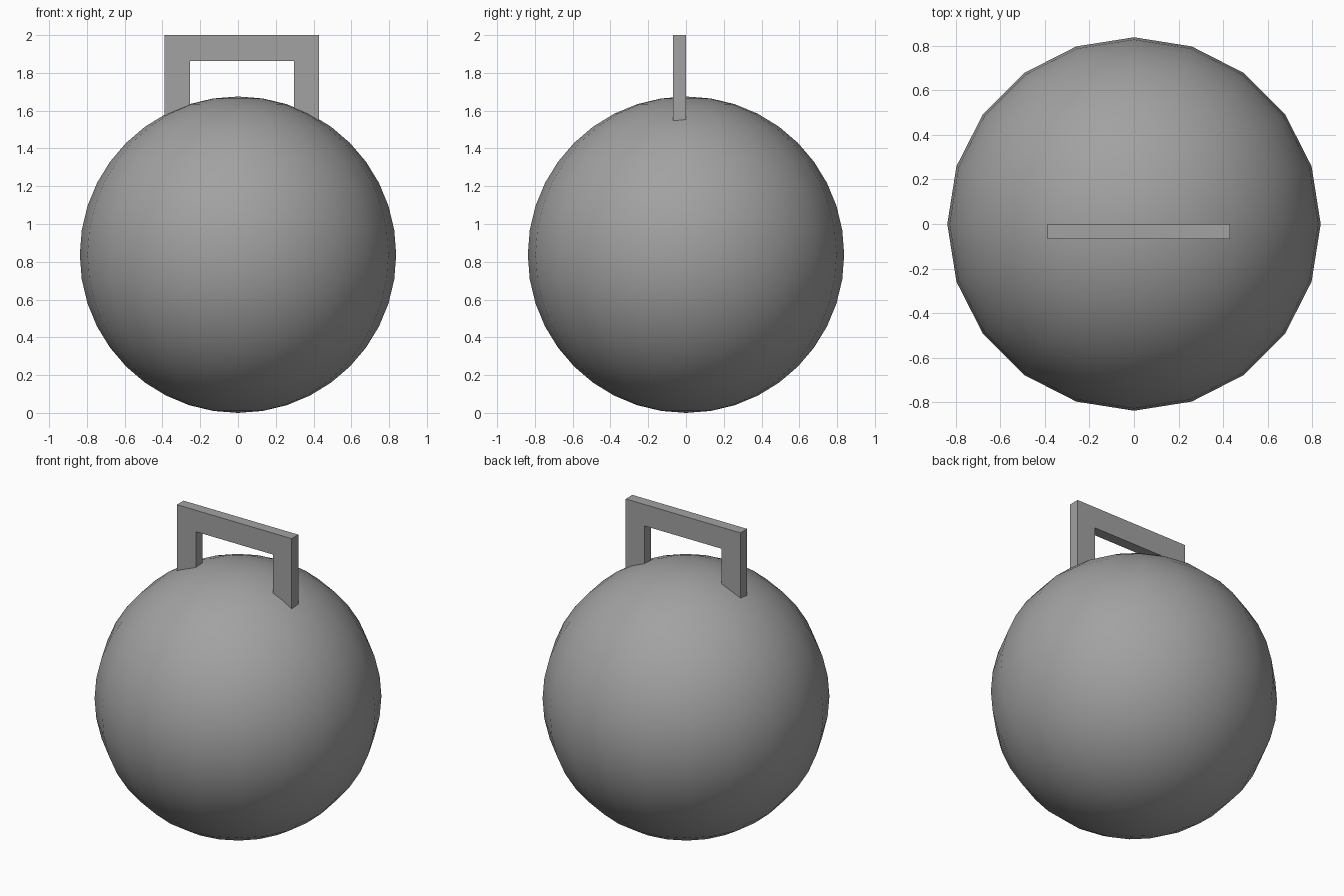
import bpy

if "Cube" in bpy.data.objects:
    bpy.data.objects.remove(bpy.data.objects["Cube"])

# single grey material
grey = bpy.data.materials.new("mid_grey")
grey.diffuse_color = (0.36, 0.36, 0.36, 1)
grey.use_nodes = True
grey.node_tree.nodes["Principled BSDF"].inputs["Base Color"].default_value = grey.diffuse_color

# round body: smooth sphere with a visible 20-sided outline
R = 0.8375
bpy.ops.mesh.primitive_uv_sphere_add(segments=20, ring_count=20, radius=R, location=(0, 0, R))
ball = bpy.context.object
ball.name = "ball_body"
bpy.ops.object.shade_smooth()
ball.data.materials.append(grey)

# handle: flat arch profile extruded in depth, feet sunk into the ball
profile = [(-0.388, 1.50), (-0.388, 2.0), (0.43, 2.0), (0.43, 1.50),
           (0.297, 1.50), (0.297, 1.862), (-0.253, 1.862), (-0.253, 1.50)]
n = len(profile)
verts = [(x, y, z) for y in (-0.068, 0.0) for x, z in profile]
front = [(0, 7, 6, 1), (1, 6, 5, 2), (2, 5, 4, 3)]
faces = front + [tuple(i + n for i in reversed(f)) for f in front]
faces += [(i, (i + 1) % n, (i + 1) % n + n, i + n) for i in range(n) if i not in ()]
mesh = bpy.data.meshes.new("handle")
mesh.from_pydata(verts, [], faces)
handle = bpy.data.objects.new("handle", mesh)
bpy.context.collection.objects.link(handle)
mesh.materials.append(grey)
